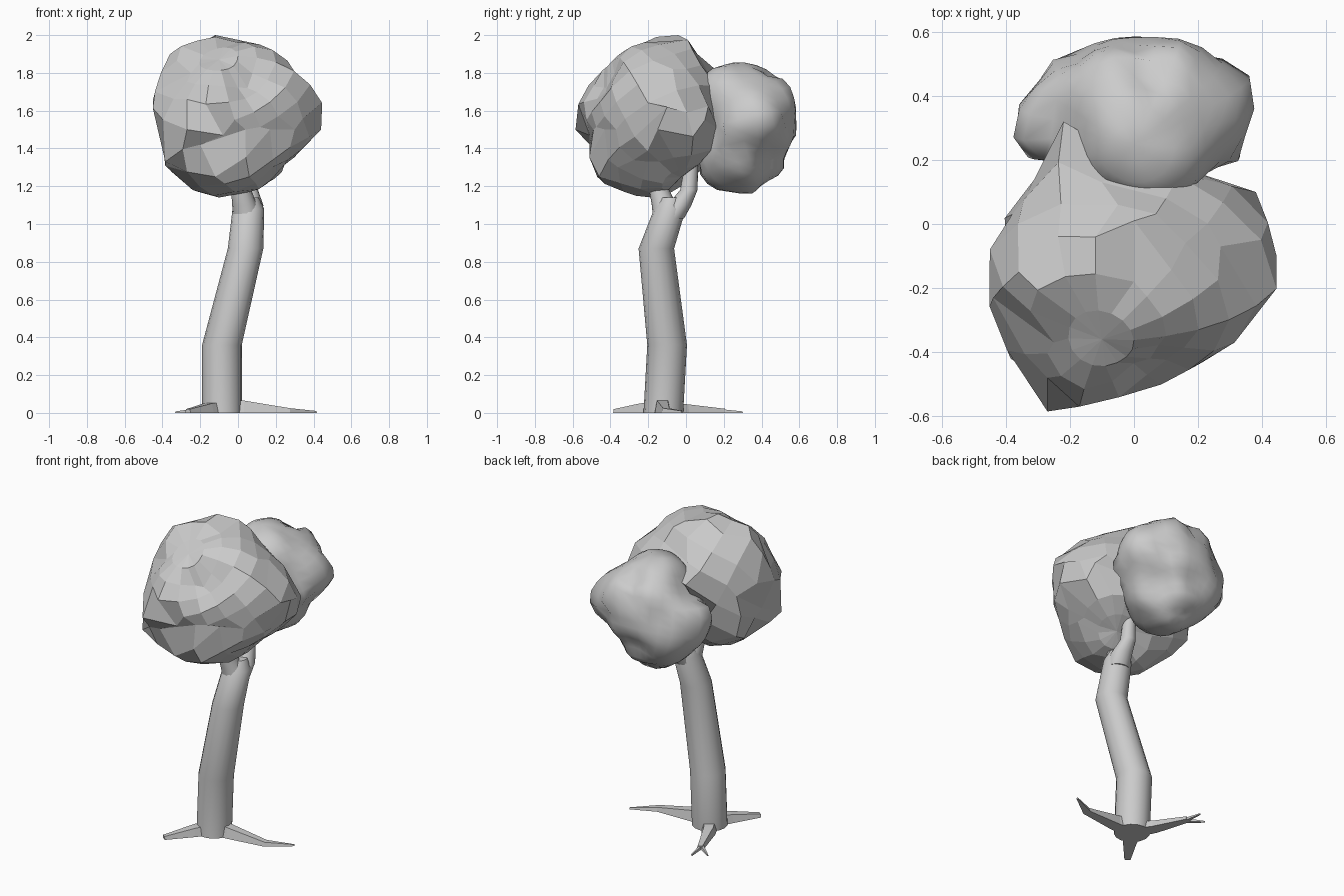
import bpy
import bmesh
from mathutils import Vector

cube = bpy.data.objects.get("Cube")
if cube:
    bpy.data.objects.remove(cube, do_unlink=True)

grey = bpy.data.materials.new("plain_grey")
grey.use_nodes = True
GREY_COLOUR = (0.6, 0.6, 0.6, 1)
grey.diffuse_color = GREY_COLOUR
grey.node_tree.nodes["Principled BSDF"].inputs["Base Color"].default_value = GREY_COLOUR


def finish(bm, name, smooth_angle=None):
    """Turn a bmesh into a named object, flat or smooth shaded."""
    bmesh.ops.recalc_face_normals(bm, faces=bm.faces)
    mesh = bpy.data.meshes.new(name)
    bm.to_mesh(mesh)
    bm.free()
    mesh.materials.append(grey)
    obj = bpy.data.objects.new(name, mesh)
    bpy.context.collection.objects.link(obj)
    if smooth_angle:
        bpy.ops.object.select_all(action='DESELECT')
        obj.select_set(True)
        bpy.context.view_layer.objects.active = obj
        bpy.ops.object.shade_smooth_by_angle(angle=smooth_angle)
    return obj


def loft(name, rings, smooth_angle=None):
    """Skin a list of equally sized point rings and cap both ends."""
    bm = bmesh.new()
    loops = [[bm.verts.new(p) for p in ring] for ring in rings]
    for a, b in zip(loops, loops[1:]):
        for i in range(len(a)):
            j = (i + 1) % len(a)
            bm.faces.new((a[i], a[j], b[j], b[i]))
    bm.faces.new(loops[0][::-1])
    bm.faces.new(loops[-1])
    return finish(bm, name, smooth_angle)


def limb(name, path, sides=16):
    """Round limb: path entries are x, y, z, radius."""
    unit = bmesh.new()
    circle = bmesh.ops.create_circle(unit, segments=sides, radius=1)["verts"]
    rings = [[v.co * r + Vector((x, y, z)) for v in circle] for x, y, z, r in path]
    loft(name, rings, 0.8)
    unit.free()


def root(name, path):
    """Wedge lying on the ground: path entries are x, y, half width, height."""
    rings = []
    for i, (x, y, w, h) in enumerate(path):
        before, after = path[max(i - 1, 0)], path[min(i + 1, len(path) - 1)]
        along = Vector((after[0] - before[0], after[1] - before[1], 0)).normalized()
        side = Vector((-along.y, along.x, 0)) * w
        base, top = Vector((x, y, 0)), Vector((x, y, h))
        rings.append([base - side, base + side, top + side * 0.7, top - side * 0.7])
    loft(name, rings)


def foliage(name, centre, marks, segments, rings, spread, snap, smooth_angle=None):
    """Sphere whose radius follows landmark points; the first one is its pole."""
    centre = Vector(centre)
    offsets = [Vector(m) - centre for m in marks]
    turn = Vector((0, 0, 1)).rotation_difference(offsets[0]).to_matrix()
    bm = bmesh.new()
    bmesh.ops.create_uvsphere(bm, u_segments=segments, v_segments=rings, radius=1)
    for v in bm.verts:
        v.co = turn @ v.co
    directions = {v: v.co.copy() for v in bm.verts}
    for v, d in directions.items():
        weights = [(1 - d.dot(o.normalized()) + spread) ** -2 for o in offsets]
        radius = sum(w * o.length for w, o in zip(weights, offsets)) / sum(weights)
        v.co = centre + d * radius
    if snap:
        for o in offsets:
            nearest = max(directions, key=lambda v: directions[v].dot(o.normalized()))
            nearest.co = centre + o
            directions.pop(nearest)
    finish(bm, name, smooth_angle)


# Trunk and its fork
limb("trunk", [(-.085, -.12, 0, .105), (-.085, -.1, .36, .105),
               (.04, -.157, .87, .094), (.055, -.085, 1.08, .084),
               (.055, -.08, 1.14, .055)])
limb("front_branch", [(.05, -.1, 1.03, .075), (.035, -.115, 1.1, .066),
                      (.015, -.145, 1.19, .052), (.01, -.15, 1.3, .046)])
limb("back_branch", [(.06, -.08, 1.03, .07), (.07, -.035, 1.1, .064),
                     (.06, .015, 1.18, .046), (.06, .03, 1.33, .035)])

# Three ground roots, one ending in two prongs
root("left_root", [(-.06, -.12, .05, .07), (.03, -.125, .04, .065),
                   (.27, -.105, .025, .025), (.415, -.02, .004, .01)])
root("front_root", [(-.1, -.14, .05, .06), (-.16, -.23, .038, .05),
                    (-.265, -.375, .018, .02)])
root("back_root", [(-.1, -.1, .05, .055), (-.16, .0, .04, .045),
                   (-.24, .2, .02, .022)])
root("back_root_prong_a", [(-.235, .18, .012, .02), (-.25, .3, .004, .008)])
root("back_root_prong_b", [(-.24, .18, .012, .02), (-.33, .25, .004, .008)])

# Faceted front crown
front_marks = [
    (-.1, -.36, 1.87), (-.12, -.04, 2), (0, -.18, 1.96), (0, .01, 1.975),
    (.16, -.06, 1.9), (.27, -.07, 1.82), (.445, -.1, 1.62), (.44, -.15, 1.5),
    (.26, -.2, 1.33), (.06, -.2, 1.17), (-.1, -.18, 1.14), (-.24, -.24, 1.18),
    (-.385, -.42, 1.33), (-.12, -.47, 1.25), (-.27, -.585, 1.5), (-.2, -.51, 1.42),
    (-.08, -.51, 1.47), (.04, -.49, 1.5), (.17, -.43, 1.5), (.3, -.37, 1.5),
    (-.44, -.23, 1.7), (-.45, -.08, 1.66), (-.36, -.15, 1.9), (-.38, .03, 1.6),
    (-.22, .32, 1.74), (-.08, .14, 1.62), (-.1, .13, 1.78), (.22, .14, 1.58),
    (.38, .1, 1.55), (0, .01, 1.27), (-.05, .06, 1.9), (.1, .08, 1.84),
    (-.27, -.48, 1.66), (-.25, -.37, 1.8), (.05, -.42, 1.72), (.18, -.36, 1.3),
    (-.38, .03, 1.34), (-.25, 0, 1.24), (.06, -.46, 1.25), (-.4, -.2, 1.44),
]
foliage("front_crown", (0, -.2, 1.57), front_marks, 16, 11, .01, True)

# Smooth back crown with a ridge on its rear edge
back_marks = [
    (0, .25, 1.855), (0, .38, 1.84), (.1, .15, 1.82), (.15, .37, 1.8),
    (.04, .46, 1.74), (-.05, .52, 1.76), (.12, .53, 1.76), (.36, .46, 1.6),
    (.365, .4, 1.6), (.33, .2, 1.5), (.2, .16, 1.5), (0, .1, 1.55),
    (-.05, .06, 1.38), (-.2, .2, 1.5), (-.38, .28, 1.55), (-.36, .36, 1.5),
    (-.29, .46, 1.5), (-.16, .53, 1.55), (0, .585, 1.51), (.18, .53, 1.5),
    (0, .55, 1.66), (0, .54, 1.4), (0, .46, 1.24), (.16, .45, 1.37),
    (0, .3, 1.16), (0, .13, 1.2), (.2, .27, 1.25), (-.22, .33, 1.27),
    (-.22, .3, 1.68), (.28, .3, 1.39), (.27, .49, 1.62), (-.35, .23, 1.5),
]
foliage("back_crown", (0, .33, 1.5), back_marks, 26, 18, .004, False, 1.2)
